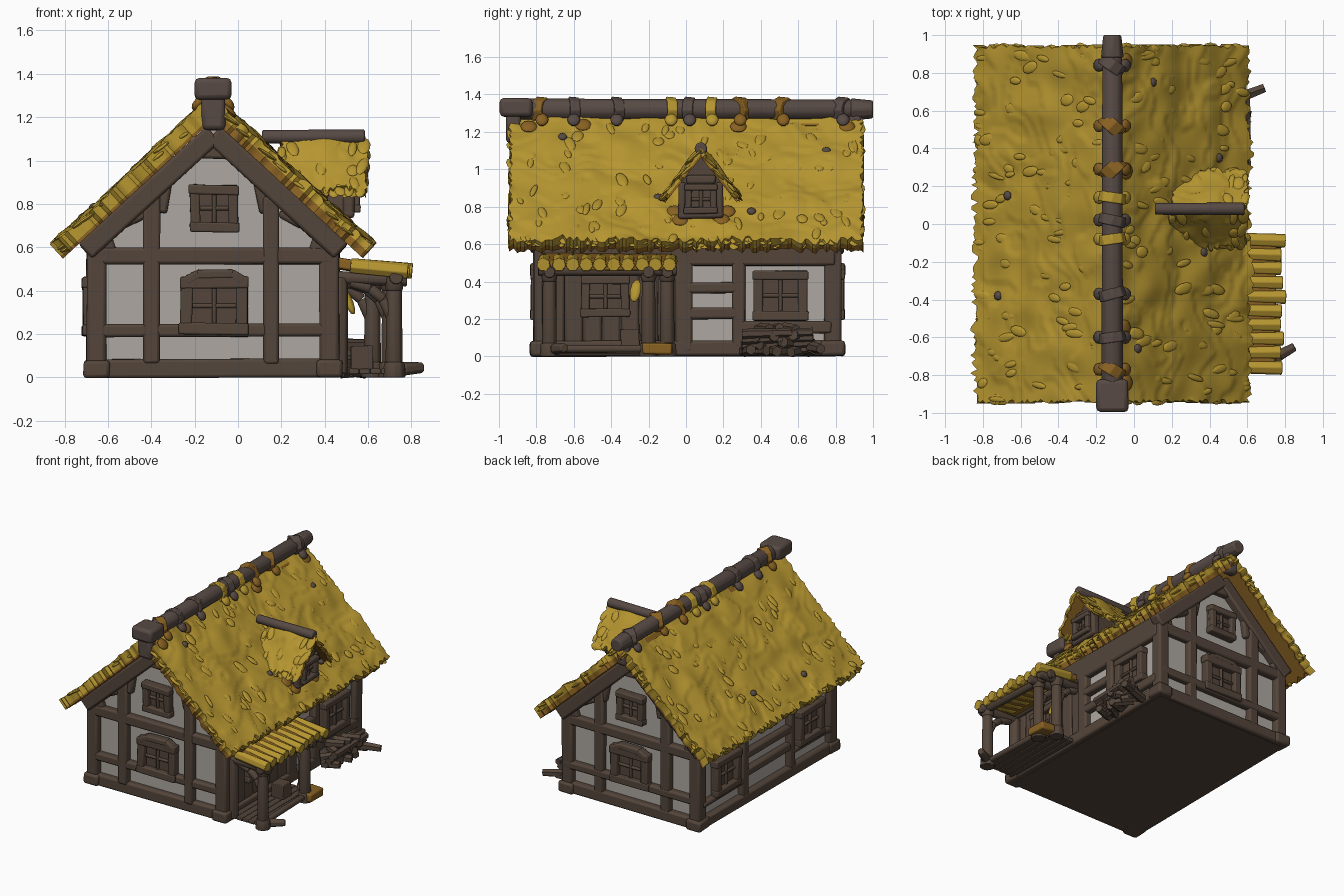
import bpy, bmesh, math, random
from mathutils import Vector, Matrix, noise

random.seed(4)
cube = bpy.data.objects.get("Cube")
if cube:
    bpy.data.objects.remove(cube)


def material(name, *rgb):
    mat = bpy.data.materials.new(name)
    mat.use_nodes = True
    mat.diffuse_color = (*rgb, 1)
    mat.node_tree.nodes["Principled BSDF"].inputs["Base Color"].default_value = (*rgb, 1)
    return mat


STRAW = material("golden straw", .47, .305, .03)
DARK_STRAW = material("dark straw", .25, .12, .016)
TIMBER = material("timber", .088, .060, .043)
LOG = material("weathered log", .095, .068, .058)
PLASTER = material("plaster", .42, .39, .355)
made = []
RIDGE_X, RIDGE_Z, EAVE_Z, HALF = -.115, 1.29, .62, .725
SLOPE = (RIDGE_Z - EAVE_Z) / HALF


def finish(name, bm, *mats, bevel=0):
    bmesh.ops.recalc_face_normals(bm, faces=bm.faces[:])
    mesh = bpy.data.meshes.new(name)
    bm.to_mesh(mesh)
    bm.free()
    for m in mats:
        mesh.materials.append(m)
    ob = bpy.data.objects.new(name, mesh)
    bpy.context.scene.collection.objects.link(ob)
    if bevel:
        mod = ob.modifiers.new("worn edges", 'BEVEL')
        mod.width, mod.segments, mod.limit_method = bevel, 2, 'ANGLE'
    made.append(ob)


def world(x, y, z):
    return Vector((x, y, z))


# Wall frames: (distance along wall, height, distance outwards) to world
def front(s, z, d): return Vector((s, -.77 - d, z))
def back(s, z, d): return Vector((s, .785 + d, z))
def right(s, z, d): return Vector((.425 + d, s, z))
def left(s, z, d): return Vector((-.655 - d, s, z))
def dormer(s, z, d): return Vector((.50 + d, s, z))


def box(bm, f, a, b, wobble=.008):
    a, b = Vector(a), Vector(b)
    for v in bmesh.ops.create_cube(bm, size=1)["verts"]:
        p = f(*(a[i] + (v.co[i] + .5) * (b[i] - a[i]) for i in range(3)))
        v.co = p + noise.noise_vector(p * 4) * wobble


def beam(bm, f, p, q, w, d0, d1):
    run = Vector(q) - Vector(p)
    side = Vector((-run.y, run.x)).normalized()
    box(bm, lambda s, t, d: f(p[0] + run.x * s + side.x * t, p[1] + run.y * s + side.y * t, d),
        (0, -w / 2, d0), (1, w / 2, d1))


def log(bm, p, q, r, r2=None, sides=9):
    p, q = Vector(p), Vector(q)
    turn = (q - p).to_track_quat('Z', 'Y').to_matrix().to_4x4()
    bmesh.ops.create_cone(bm, cap_ends=True, segments=sides, radius1=r, radius2=r2 or r,
                          depth=(q - p).length, matrix=Matrix.Translation((p + q) / 2) @ turn)


def tuft(bm, pos, a, b, c):
    m = Matrix((a, b, c)).transposed().to_4x4()
    bmesh.ops.create_icosphere(bm, subdivisions=2, radius=1, matrix=Matrix.Translation(pos) @ m)


# Thatch slab with soft lumps, a ragged edge and a dark under layer, plus loose tufts on it
def thatch(name, o, along, down, thick, under, nu, nv, tufts):
    o, along, down = Vector(o), Vector(along), Vector(down)
    n = along.cross(down).normalized()
    n = -n if n.z < 0 else n
    al, dl = along.normalized(), down.normalized()
    courses = down.length / .16
    bm = bmesh.new()
    top, mid, low = {}, {}, {}
    for i in range(nu + 1):
        for j in range(nv + 1):
            u, v = i / nu, j / nv
            p = o + along * v + down * u
            ramp = (u * courses + 2 * noise.noise(p * 5)) % 1
            if i == nu:
                p += dl * random.uniform(-.03, .025)
            if j in (0, nv):
                p += al * random.uniform(-.012, .012)
            top[i, j] = bm.verts.new(p + n * (.01 * ramp + .022 * noise.noise(p * 6)))
            low[i, j] = bm.verts.new(p - n * thick)
            if i in (0, nu) or j in (0, nv):
                mid[i, j] = bm.verts.new(p - n * thick * (1 - under))
    for i in range(nu):
        for j in range(nv):
            for layer in (top, low):
                face = bm.faces.new([layer[k] for k in ((i, j), (i + 1, j), (i + 1, j + 1), (i, j + 1))])
                face.material_index = int(layer is low)
    rim = [(0, j) for j in range(nv)] + [(i, nv) for i in range(nu)]
    rim += [(nu, j) for j in range(nv, 0, -1)] + [(i, 0) for i in range(nu, 0, -1)]
    for k, m in zip(rim, rim[1:] + rim[:1]):
        bm.faces.new((top[k], top[m], mid[m], mid[k]))
        bm.faces.new((mid[k], mid[m], low[m], low[k])).material_index = 1
    finish(name, bm, STRAW, DARK_STRAW)

    bm = bmesh.new()
    for k in range(tufts):
        u, v = random.uniform(.08, .95), random.uniform(.02, .98)
        lift, size = .003, random.uniform(.03, .06)
        if k % 2 == 0:
            u, lift, size = .975, -thick * random.uniform(.05, .8), random.uniform(.025, .045)
        elif k % 5 == 0:
            v, lift = random.choice((.006, .994)), -thick * random.uniform(0, .5)
        tip = (dl + n * random.uniform(.05, .2) + al * random.uniform(-.25, .25)) * size
        tuft(bm, o + along * v + down * u + n * lift, al * random.uniform(.015, .032), tip, n * .009)
    finish(name + "_tufts", bm, STRAW)


for tag, sx, under in (("left", -1, .2), ("right", 1, .5)):
    thatch(tag + "_roof", (RIDGE_X, -.94, RIDGE_Z), (0, 1.88, 0), (sx * HALF, 0, EAVE_Z - RIDGE_Z),
           .075, under, 52, 100, 170)
for tag, sy in (("front", -1), ("back", 1)):
    thatch("dormer_%s_roof" % tag, (.2, .08, 1.11), (.39, 0, 0), (0, sy * .2, -.25), .03, .4, 16, 26, 26)

# Dark knots and old straw patches on the thatch
for name, mat, size, spots in (
        ("roof_knots", LOG, .025, ((-.67, .15), (-.72, -.38), (.1, .75), (.02, -.66), (.45, .35), (.37, -.15))),
        ("old_straw_patches", DARK_STRAW, .045, ((-.04, .86), (-.04, -.84), (-.05, -.55), (-.04, .28),
                                                 (.45, -.06), (.45, .22), (.50, -.03), (.50, .19)))):
    bm = bmesh.new()
    for x, y in spots:
        z = RIDGE_Z - SLOPE * abs(x - RIDGE_X) + .008
        slant = -SLOPE if x > RIDGE_X else SLOPE
        tuft(bm, Vector((x, y, z)), Vector((1, 0, slant)) * size * .7, Vector((0, size, 0)),
             Vector((-slant, 0, 1)) * .012)
    finish(name, bm, mat)


# Plastered body with gables, and the dormer body
def gable_body(name, f, mid, half, base, eave, peak, d0, d1, mat):
    bm = bmesh.new()
    outline = ((mid - half, base), (mid + half, base), (mid + half, eave), (mid, peak), (mid - half, eave))
    a, b = [[bm.verts.new(f(s, z, d)) for s, z in outline] for d in (d0, d1)]
    bm.faces.new(a)
    bm.faces.new(b)
    for i in range(5):
        bm.faces.new((a[i], a[i - 1], b[i - 1], b[i]))
    finish(name, bm, mat)


gable_body("plaster_walls", front, RIDGE_X, .54, .01, .67, 1.18, 0, -1.555, PLASTER)
gable_body("dormer_walls", dormer, .08, .115, .70, .93, 1.07, 0, -.3, TIMBER)


def rects(name, f, items, depth=.045):
    bm = bmesh.new()
    for s0, z0, s1, z1 in items:
        box(bm, f, (s0, z0, -.02), (s1, z1, depth))
    finish(name, bm, TIMBER, bevel=.014)


def window(name, f, s, z, w, h, trim=.045):
    bm = bmesh.new()
    box(bm, f, (s - w / 2, z - h / 2, 0), (s + w / 2, z + h / 2, .022), 0)
    for k in (-1, 1):
        x, y = s + k * (w - trim) / 2, z + k * (h - trim) / 2
        box(bm, f, (x - trim / 2, z - h / 2, 0), (x + trim / 2, z + h / 2, .06))
        box(bm, f, (s - w / 2 - .005, y - trim / 2, 0), (s + w / 2 + .005, y + trim / 2, .064))
    box(bm, f, (s - .01, z - h / 2, 0), (s + .01, z + h / 2, .04), 0)
    box(bm, f, (s - w / 2, z - .01, 0), (s + w / 2, z + .01, .038), 0)
    finish(name, bm, TIMBER, bevel=.008)


# Gable ends
for tag, f in (("front", front), ("back", back)):
    rects(tag + "_frame", f, ((-.68, 0, .45, .085), (-.67, .52, .44, .595), (-.67, .185, .44, .245),
                              (-.44, .06, -.36, .84), (.115, .06, .19, .84), (-.20, 1.01, -.03, 1.12)))
    bm = bmesh.new()
    for k in (-1, 1):
        beam(bm, f, (RIDGE_X, 1.125), (RIDGE_X + k * .59, 1.125 - SLOPE * .59), .095, -.02, .06)
        beam(bm, f, (RIDGE_X + k * .06, 1.04), (RIDGE_X + k * .17, .95), .04, -.02, .035)
        beam(bm, f, (RIDGE_X + k * .24, .76), (RIDGE_X + k * .21, .92), .05, -.02, .035)
        beam(bm, f, (RIDGE_X + k * .47, .54), (RIDGE_X + k * .53, .72), .08, -.02, .04)
        beam(bm, f, (RIDGE_X + k * .31, .76), (RIDGE_X + k * .42, .70), .04, -.02, .04)
    finish(tag + "_rafters", bm, TIMBER, bevel=.014)
    window(tag + "_lower_window", f, -.11, .33, .31, .27, .055)
    bm = bmesh.new()
    for p, q in (((-.25, .44), (-.18, .48)), ((-.2, .475), (-.02, .475)), ((-.04, .48), (.03, .44))):
        beam(bm, f, p, q, .045, 0, .065)
    finish(tag + "_window_arch", bm, TIMBER, bevel=.012)
    window(tag + "_upper_window", f, -.11, .78, .22, .215)

# Long walls
rails = [(-.78, 0, .8, .08), (-.78, .485, .8, .65), (.245, .05, .315, .52)]
rects("left_frame", left, rails + [(-.31, .05, -.25, .52), (-.28, .2, .28, .26), (-.28, .335, .28, .395),
                                   (-.76, .16, -.28, .2), (.28, .16, .78, .2)])
rects("right_frame", right, rails + [(-.06, .02, .035, .52), (0, .2, .28, .26), (0, .335, .28, .395),
                                     (.28, .12, .78, .19)])
rects("porch_planks", right, [(-.75 + i * .1, .04, -.652 + i * .1, .5) for i in range(7)], .025)
for tag, f, s in (("left_front", left, -.5), ("left_back", left, .5), ("right_back", right, .505)):
    window(tag + "_window", f, s, .325, .29, .27, .05)
window("porch_window", right, -.43, .32, .26, .22)
window("dormer_window", dormer, .08, .84, .17, .16, .035)
rects("dormer_trim", dormer, ((-.04, .735, .2, .775), (-.04, .75, 0, .93), (.16, .75, .2, .93), (0, .92, .16, .97)), .035)

# Corner posts with footings, and the floor under the house
bm = bmesh.new()
for x in (-.65, .42):
    for y in (-.77, .785):
        box(bm, world, (x - .045, y - .045, 0), (x + .045, y + .045, .64))
        box(bm, world, (x - .06, y - .065, 0), (x + .06, y + .065, .08))
finish("corner_posts", bm, TIMBER, bevel=.016)
bm = bmesh.new()
box(bm, world, (-.66, -.78, 0), (.43, .8, .03), 0)
finish("floor", bm, TIMBER)

# Ridge logs with carved ends
bm = bmesh.new()
log(bm, (RIDGE_X, -.93, 1.32), (RIDGE_X, .94, 1.32), .06, .055, 10)
log(bm, (RIDGE_X, .88, 1.32), (RIDGE_X, 1, 1.32), .062, .05, 8)
log(bm, (.11, .08, 1.11), (.585, .08, 1.11), .033, .036, 8)
finish("ridge_logs", bm, LOG, bevel=.01)
bm = bmesh.new()
box(bm, world, (-.2, -.995, 1.28), (-.03, -.82, 1.38), .004)
box(bm, world, (-.17, -.96, 1.14), (-.06, -.88, 1.3))
box(bm, world, (-.16, .87, 1.14), (-.07, .94, 1.3))
finish("ridge_end_blocks", bm, LOG, bevel=.022)

# Bands tied over the ridge
for name, mat, places in (("wooden", LOG, (.84, -.37, .02, -.6)), ("dark_straw", DARK_STRAW, (.52, -.77, .29)),
                          ("straw", STRAW, (.14, -.08))):
    bm = bmesh.new()
    for y in places:
        tilt = random.uniform(-.03, .03)
        log(bm, (RIDGE_X + tilt, y - .027, 1.315), (RIDGE_X - tilt, y + .027, 1.315), .075, .07, 8)
        for k in (-1, 1):
            tuft(bm, Vector((RIDGE_X + k * .07, y, 1.265)), Vector((.03, 0, -k * .02)),
                 Vector((0, .035, 0)), Vector((0, 0, .028)))
    finish(name + "_ridge_bands", bm, mat, bevel=.008)

# Porch posts, beams, braces and floor
bm = bmesh.new()
for x, y in ((.72, -.73), (.62, -.10), (.70, -.20)):
    log(bm, (x, y, 0), (x, y, .46), .042, .036)
    log(bm, (x, y, 0), (x, y, .07), .054, .048)
    log(bm, (x, y, .40), (x, y, .46), .04, .05)
    arch = ((x - .01, y, .27), (x - .05, y, .36), (x - .11, y, .41), (x - .2, y, .44))
    for p, q in zip(arch, arch[1:]):
        log(bm, p, q, .026)
    log(bm, (.44, y, .46), (.78, y, .45), .032)
log(bm, (.73, -.79, .46), (.70, -.05, .46), .032)
log(bm, (.47, -.73, .02), (.47, -.73, .46), .04)
log(bm, (.76, -.70, .04), (.85, -.65, .045), .034, .026, 6)
log(bm, (.72, -.76, .04), (.70, -.1, .04), .022)
finish("porch_frame", bm, TIMBER, bevel=.006)
bm = bmesh.new()
for i in range(5):
    box(bm, world, (.46 + i * .05, -.75, .015), (.507 + i * .05, -.1, .04), .003)
box(bm, world, (.52, -.35, .03), (.62, -.25, .14))
finish("porch_floor", bm, TIMBER, bevel=.005)

# Porch thatch laid in rolls over a darker bed
bm = bmesh.new()
box(bm, lambda x, y, z: Vector((x, y, z - .15 * (x - .44))), (.43, -.775, .505), (.75, -.065, .555))
box(bm, world, (.66, -.23, .01), (.77, -.07, .07))
finish("porch_straw_bed_and_step", bm, DARK_STRAW, bevel=.01)
bm = bmesh.new()
for i in range(10):
    y = -.755 + i * .075
    end = random.uniform(.765, .81)
    log(bm, (.52, y, .515), (end, y + random.uniform(-.01, .01), .49), .036, .038, 7)
tuft(bm, Vector((.51, -.27, .35)), Vector((.03, 0, -.03)), Vector((0, .03, 0)), Vector((-.01, .01, .055)))
finish("porch_thatch", bm, STRAW, bevel=.008)

# Stacked firewood
bm = bmesh.new()
for row in range(4):
    for i in range(6 - row):
        x, y = .51 + random.uniform(0, .05), .33 + .03 * row + i * .068
        z = .032 + row * .038
        turn = random.uniform(-.9, .9)
        step = Vector((math.cos(turn), math.sin(turn), random.uniform(-.15, .15))) * .065
        log(bm, Vector((x, y, z)) - step, Vector((x, y, z)) + step, .032, .028, 6)
for k in range(4):
    log(bm, (.52 + k * .025, .3, .03 + k * .03), (.55 + k * .015, .68, .04 + k * .03), .027, .023, 6)
log(bm, (.56, .67, .05), (.69, .72, .04), .032, .026, 6)
finish("firewood", bm, TIMBER)

# Smooth shading with crisp edges
for ob in bpy.context.selected_objects:
    ob.select_set(False)
for ob in made:
    ob.select_set(True)
bpy.context.view_layer.objects.active = made[0]
bpy.ops.object.shade_smooth_by_angle(angle=math.radians(40))
